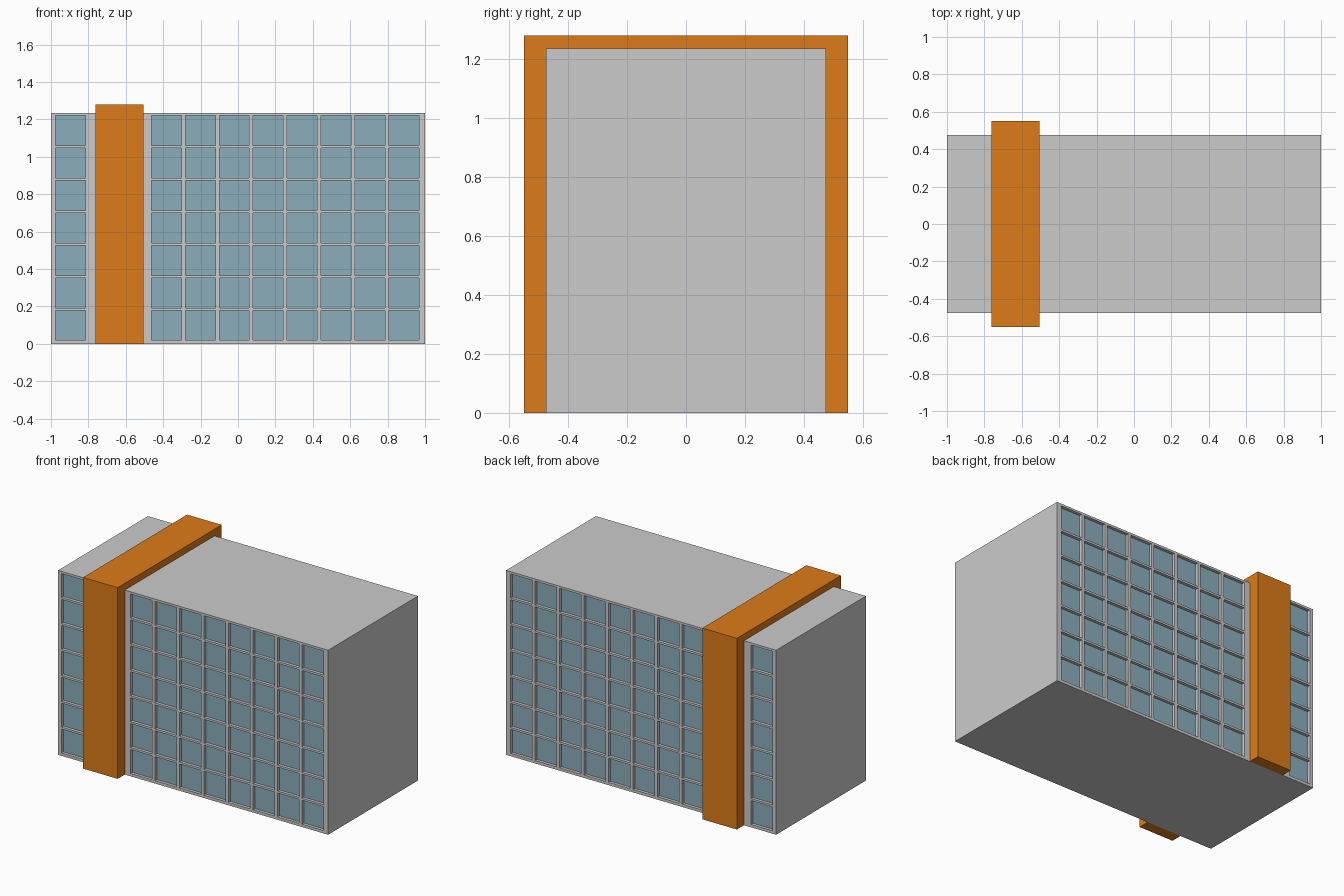
import bpy, bmesh

if "Cube" in bpy.data.objects:
    bpy.data.objects.remove(bpy.data.objects["Cube"])

W, D, H = 2.0, 0.95, 1.235          # building size
WIN, RECESS = 0.16, 0.02            # window size and recess depth


def material(name, rgb):
    m = bpy.data.materials.new(name)
    m.diffuse_color = (*rgb, 1)
    m.use_nodes = True
    m.node_tree.nodes["Principled BSDF"].inputs["Base Color"].default_value = m.diffuse_color
    return m


def finish(name, bm, mats):
    me = bpy.data.meshes.new(name)
    bm.to_mesh(me)
    bm.free()
    for m in mats:
        me.materials.append(m)
    ob = bpy.data.objects.new(name, me)
    bpy.context.collection.objects.link(ob)
    return ob


wall = material("wall", (0.7, 0.7, 0.7))
glass = material("glass", (0.26, 0.43, 0.5))
orange = material("orange", (0.72, 0.2, 0.01))

# Window layout: one column left of the band, eight to its right, seven rows
cols = [-0.895] + [-0.383 + 0.1814 * i for i in range(8)]
rows = [0.099 + 0.1735 * i for i in range(7)]
xs = [-W / 2] + [c + s * WIN / 2 for c in cols for s in (-1, 1)] + [W / 2]
zs = [0] + [r + s * WIN / 2 for r in rows for s in (-1, 1)] + [H]

# Building: front wall grid with recessed panes, sides pulled to the middle, mirrored
bm = bmesh.new()
v = [[bm.verts.new((x, -D / 2, z)) for z in zs] for x in xs]
panes = []
for i in range(len(xs) - 1):
    for j in range(len(zs) - 1):
        f = bm.faces.new((v[i][j], v[i + 1][j], v[i + 1][j + 1], v[i][j + 1]))
        if i % 2 and j % 2:
            panes.append(f)
rim = [e for e in bm.edges if e.is_boundary]
r = bmesh.ops.extrude_edge_only(bm, edges=rim)
for g in r["geom"]:
    if isinstance(g, bmesh.types.BMVert):
        g.co.y = 0
r = bmesh.ops.extrude_face_region(bm, geom=panes)
for g in r["geom"]:
    if isinstance(g, bmesh.types.BMVert):
        g.co.y += RECESS
    elif isinstance(g, bmesh.types.BMFace):
        g.material_index = 1
bmesh.ops.delete(bm, geom=[f for f in panes if f.is_valid], context='FACES_ONLY')
bmesh.ops.recalc_face_normals(bm, faces=bm.faces)
# keep the normals of the open half pointing outward
bm.faces.ensure_lookup_table()
if min(bm.faces, key=lambda f: f.calc_center_median().y).normal.y > 0:
    bmesh.ops.reverse_faces(bm, faces=bm.faces)
building = finish("building", bm, [wall, glass])
mir = building.modifiers.new("back", 'MIRROR')
mir.use_axis = (False, True, False)

# Band: arch profile over front, roof and back
profile = [(-0.55, 0), (-0.55, 1.28), (0.55, 1.28), (0.55, 0),
           (D / 2, 0), (D / 2, H), (-D / 2, H), (-D / 2, 0)]
bm = bmesh.new()
face = bm.faces.new([bm.verts.new((-0.762, y, z)) for y, z in profile])
r = bmesh.ops.extrude_face_region(bm, geom=[face])
bmesh.ops.translate(bm, vec=(0.256, 0, 0),
                    verts=[g for g in r["geom"] if isinstance(g, bmesh.types.BMVert)])
bmesh.ops.recalc_face_normals(bm, faces=bm.faces)
finish("orange_band", bm, [orange])
